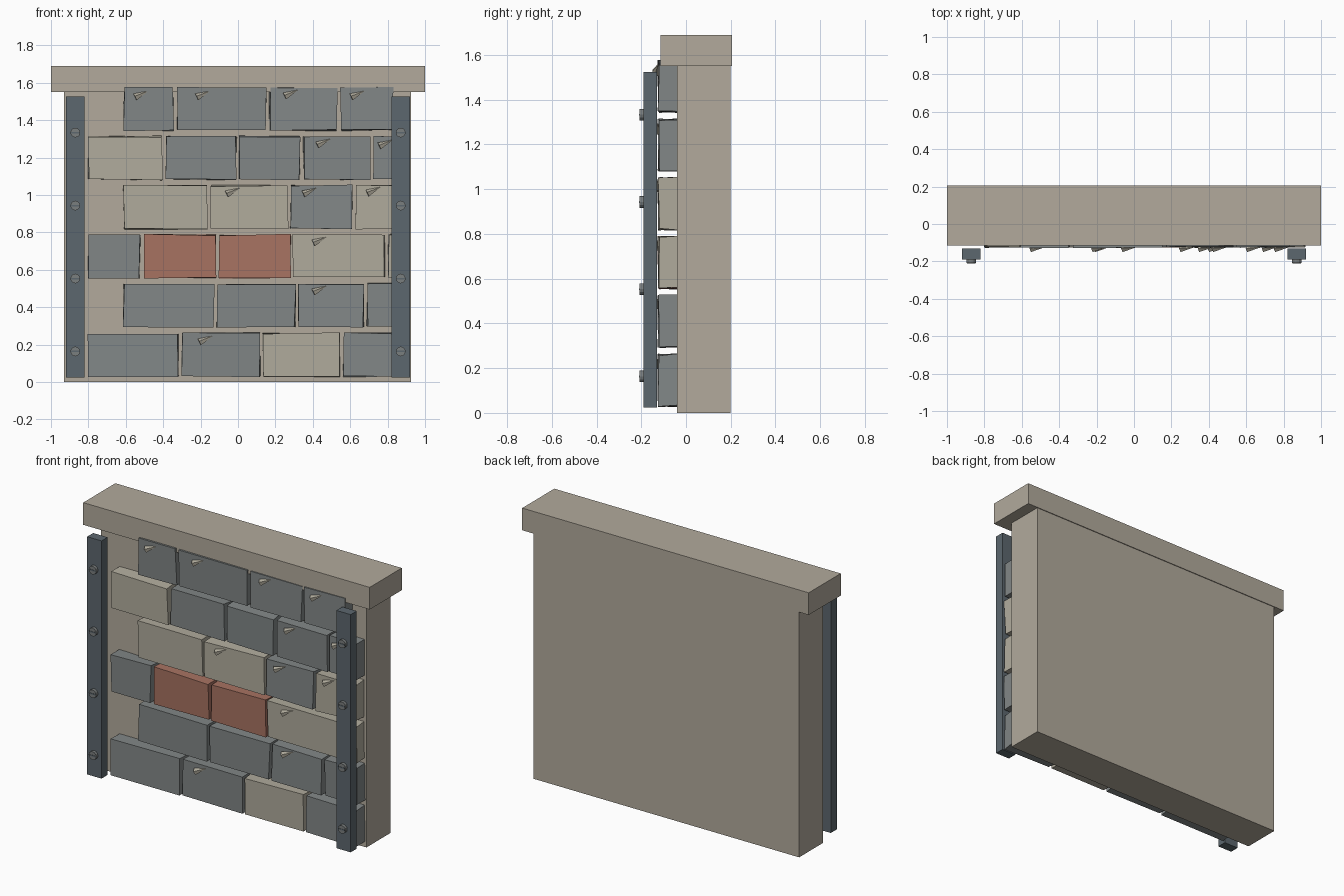
import bpy, bmesh, math, random
from mathutils import Vector

if "Cube" in bpy.data.objects:
    bpy.data.objects.remove(bpy.data.objects["Cube"])

random.seed(4)


def srgb(r, g, b):
    lin = [((c / 255 + 0.055) / 1.055) ** 2.4 for c in (r, g, b)]
    return (*lin, 1)


def material(name, rgb):
    m = bpy.data.materials.new(name)
    m.diffuse_color = srgb(*rgb)
    m.use_nodes = True
    m.node_tree.nodes["Principled BSDF"].inputs["Base Color"].default_value = m.diffuse_color
    return m


MORTAR = material("mortar tan", (178, 170, 156))
PALE = material("pale stone", (177, 172, 157))
GREY = material("grey stone", (130, 135, 135))
RED = material("red clay", (168, 115, 98))
STEEL = material("blue steel", (92, 103, 110))
BOLT = material("bolt metal", (122, 126, 126))


def finish(name, bm, mat):
    bmesh.ops.recalc_face_normals(bm, faces=bm.faces)
    mesh = bpy.data.meshes.new(name)
    bm.to_mesh(mesh)
    bm.free()
    mesh.materials.append(mat)
    obj = bpy.data.objects.new(name, mesh)
    bpy.context.collection.objects.link(obj)
    return obj


def box(name, lo, hi, mat, jitter=0.0):
    """Box between two corners; jitter makes its front corners uneven."""
    bm = bmesh.new()
    bmesh.ops.create_cube(bm, size=1)
    for v in bm.verts:
        v.co = [lo[i] + (v.co[i] + 0.5) * (hi[i] - lo[i]) for i in range(3)]
        if jitter:
            v.co.x += random.uniform(-jitter, jitter)
            v.co.z += random.uniform(-jitter, jitter)
            if v.co.y < -0.08:
                v.co.y += random.uniform(-jitter, jitter)
    return finish(name, bm, mat)


def cone(name, base, tip, r1, r2, sides, mat):
    """Cone or cylinder running from base to tip."""
    base, tip = Vector(base), Vector(tip)
    axis = tip - base
    bm = bmesh.new()
    bmesh.ops.create_cone(bm, cap_ends=True, segments=sides, radius1=r1,
                          radius2=r2, depth=axis.length)
    rot = axis.to_track_quat('Z', 'Y')
    for v in bm.verts:
        v.co = rot @ v.co + (base + tip) / 2
    return finish(name, bm, mat)


# Wall slab and coping
box("wall_slab", (-0.93, -0.04, 0), (0.925, 0.20, 1.56), MORTAR)
box("coping", (-1, -0.115, 1.55), (1, 0.205, 1.69), MORTAR)

# Brick courses: bottom height, then (left, right, material)
courses = [
    (0.03, [(-0.80, -0.32, GREY), (-0.30, 0.115, GREY),
            (0.135, 0.545, PALE), (0.565, 0.91, GREY)]),
    (0.295, [(-0.61, -0.13, GREY), (-0.11, 0.305, GREY),
             (0.325, 0.67, GREY), (0.69, 0.915, GREY)]),
    (0.557, [(-0.805, -0.525, GREY), (-0.505, -0.12, RED),
             (-0.10, 0.28, RED), (0.295, 0.785, PALE), (0.805, 0.91, PALE)]),
    (0.82, [(-0.61, -0.165, PALE), (-0.145, 0.265, PALE),
            (0.28, 0.61, GREY), (0.63, 0.91, PALE)]),
    (1.082, [(-0.80, -0.405, PALE), (-0.385, -0.01, GREY),
             (0.01, 0.33, GREY), (0.35, 0.705, GREY), (0.725, 0.91, GREY)]),
    (1.345, [(-0.61, -0.345, GREY), (-0.325, 0.15, GREY),
             (0.17, 0.53, GREY), (0.55, 0.83, GREY)]),
]
for row, (z, bricks) in enumerate(courses):
    for i, (x0, x1, mat) in enumerate(bricks):
        box(f"brick_{row}_{i}", (x0, -0.123, z), (x1, -0.038, z + 0.23),
            mat, 0.005)

# Pointed stone chips lying along the upper edges of the bricks
chips = [(-0.52, 1.535), (-0.19, 1.535), (0.28, 1.54), (0.636, 1.535),
         (0.454, 1.278), (0.786, 1.273), (-0.03, 1.016), (0.38, 1.016),
         (0.722, 1.021), (0.433, 0.754), (0.433, 0.492), (-0.176, 0.225)]
for i, (x, z) in enumerate(chips):
    cone(f"stone_chip_{i}", (x - 0.03, -0.130, z - 0.013),
         (x + 0.043, -0.124, z + 0.022), 0.021, 0, 5, PALE)

# Steel uprights with slotted bolts
for side, x in (("left", -0.87), ("right", 0.87)):
    box(f"{side}_upright", (x - 0.05, -0.19, 0.025),
        (x + 0.05, -0.13, 1.525), STEEL)
    for i in range(4):
        z = 0.163 + 0.39 * i
        cone(f"{side}_bolt_{i}", (x, -0.185, z), (x, -0.209, z),
             0.026, 0.026, 12, BOLT)
        box(f"{side}_bolt_slot_{i}", (x - 0.023, -0.211, z - 0.004),
            (x + 0.023, -0.205, z + 0.004), STEEL)
